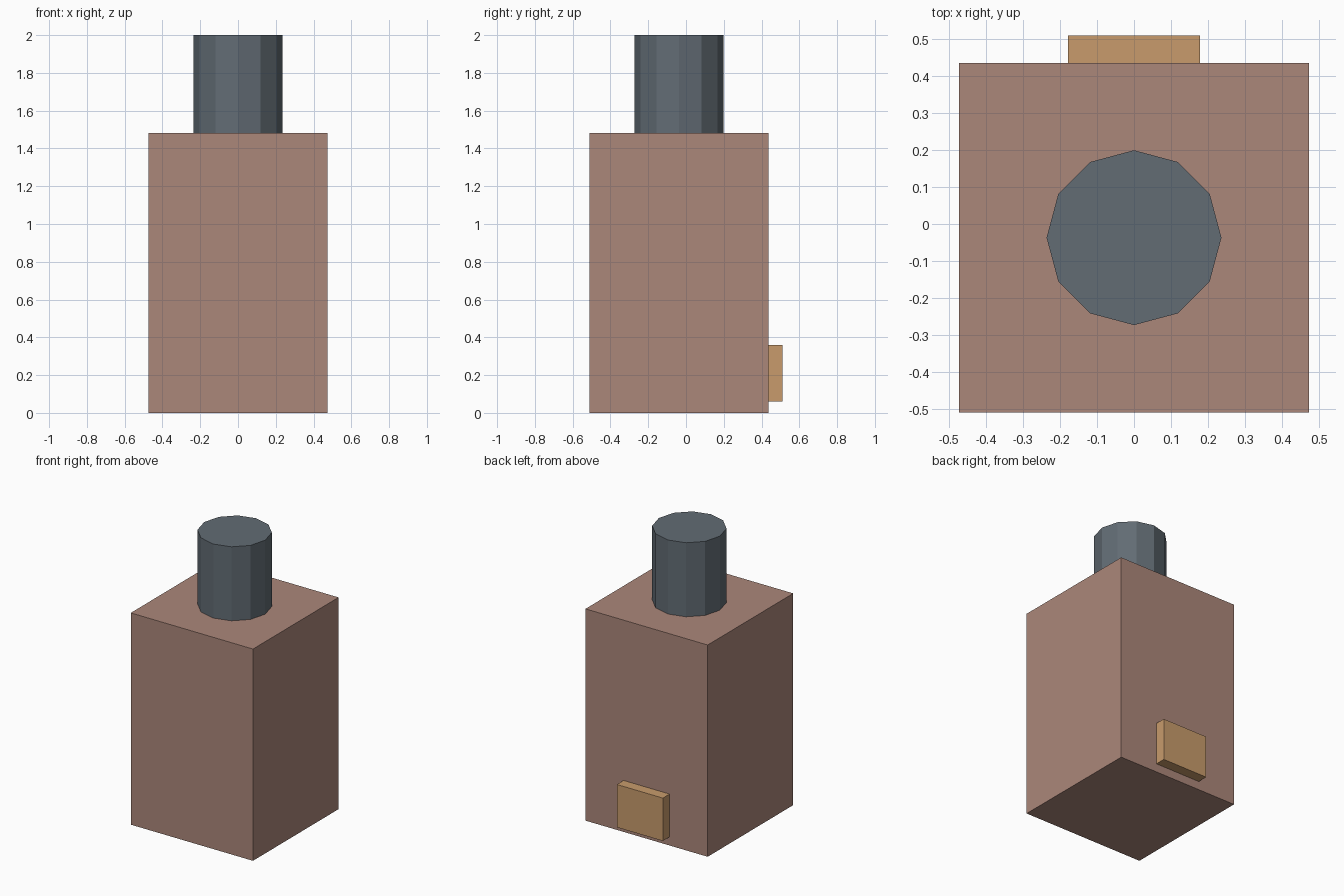
import bpy

cube = bpy.data.objects.get("Cube")
if cube:
    bpy.data.objects.remove(cube, do_unlink=True)


def make_material(name, rgb):
    mat = bpy.data.materials.new(name)
    mat.use_nodes = True
    color = (*rgb, 1.0)
    mat.diffuse_color = color
    mat.node_tree.nodes["Principled BSDF"].inputs["Base Color"].default_value = color
    return mat


def finish(name, mat):
    obj = bpy.context.object
    obj.name = name
    obj.data.materials.append(mat)
    return obj


def add_box(name, low, high, mat):
    center = [(a + b) / 2 for a, b in zip(low, high)]
    bpy.ops.mesh.primitive_cube_add(size=1, location=center)
    obj = finish(name, mat)
    obj.scale = [b - a for a, b in zip(low, high)]
    bpy.ops.object.transform_apply(location=False, rotation=False, scale=True)


clay = make_material("dusty clay", (0.41, 0.242, 0.195))
slate = make_material("slate grey", (0.122, 0.15, 0.175))
tan = make_material("warm tan", (0.58, 0.33, 0.15))

FRONT, BACK, TOP = -0.51, 0.436, 1.482
HALF = 0.473

# Tall square body
add_box("body", (-HALF, FRONT, 0), (HALF, BACK, TOP), clay)

# Twelve-sided chimney centred on the body
bpy.ops.mesh.primitive_cylinder_add(
    vertices=12, radius=HALF / 2, depth=2 - TOP,
    location=(0, (FRONT + BACK) / 2, (2 + TOP) / 2))
finish("chimney", slate)

# Small block low on the back
add_box("back_block", (-0.178, BACK, 0.06), (0.178, -FRONT, 0.36), tan)
